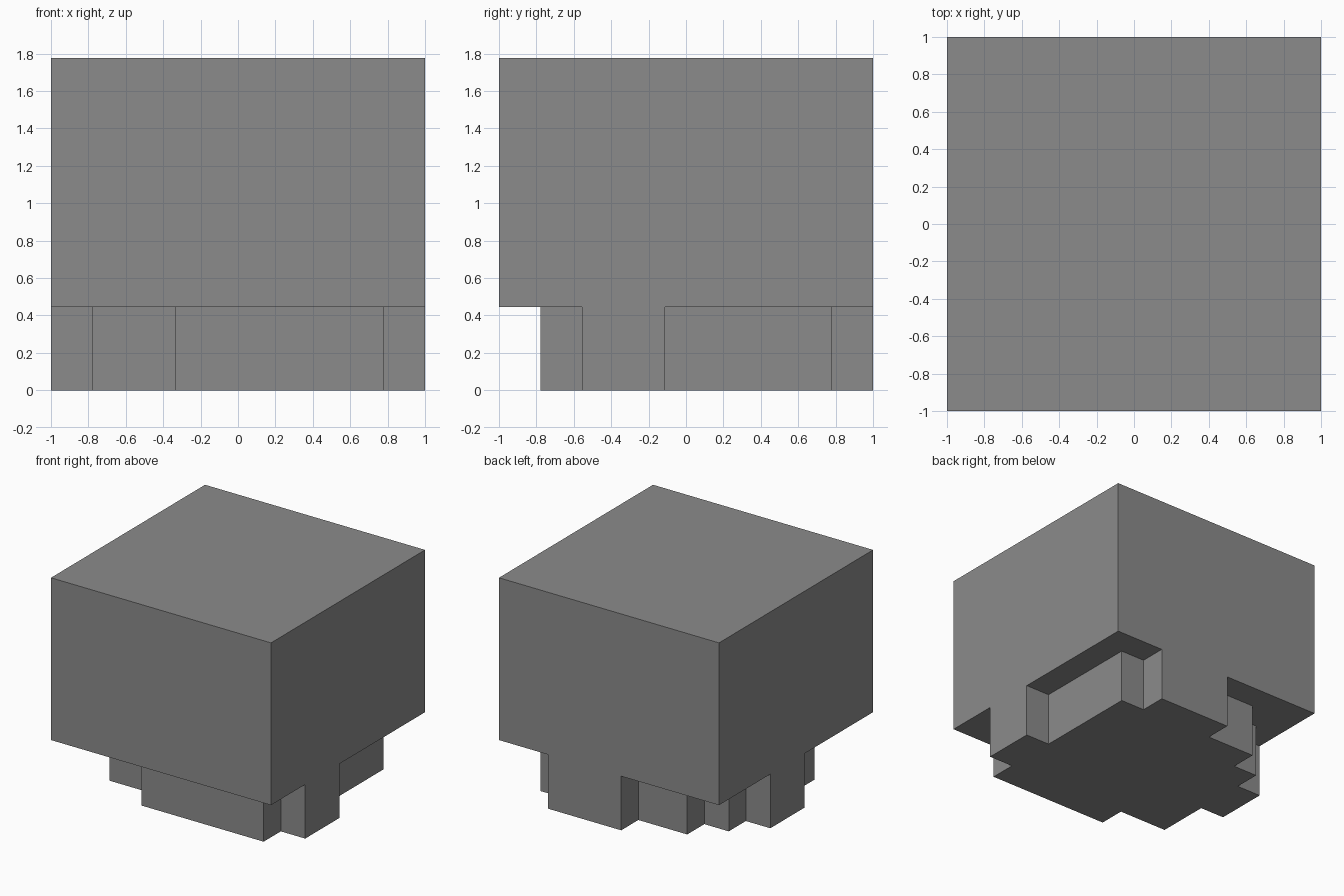
import bpy
import bmesh

CELL = 2 / 9        # the model sits on a nine by nine grid
BASE_TOP = 2 * CELL
TOP = 8 * CELL

default = bpy.data.objects.get("Cube")
if default:
    bpy.data.objects.remove(default, do_unlink=True)

grey = bpy.data.materials.new("stone_grey")
grey.use_nodes = True
colour = (0.26, 0.26, 0.26, 1)
grey.diffuse_color = colour
grey.node_tree.nodes["Principled BSDF"].inputs["Base Color"].default_value = colour


def prism(name, outline, bottom, top):
    """Extrude a grid outline straight up between two heights."""
    bm = bmesh.new()
    verts = [bm.verts.new((x * CELL - 1, y * CELL - 1, bottom)) for x, y in outline]
    face = bm.faces.new(verts)
    raised = bmesh.ops.extrude_face_region(bm, geom=[face])["geom"]
    bmesh.ops.translate(bm, vec=(0, 0, top - bottom),
                        verts=[v for v in raised if isinstance(v, bmesh.types.BMVert)])
    bmesh.ops.recalc_face_normals(bm, faces=bm.faces)
    mesh = bpy.data.meshes.new(name)
    bm.to_mesh(mesh)
    bm.free()
    mesh.materials.append(grey)
    obj = bpy.data.objects.new(name, mesh)
    bpy.context.collection.objects.link(obj)
    return obj


# Large square block on top
prism("upper_block", [(0, 0), (9, 0), (9, 9), (0, 9)], BASE_TOP, TOP)

# Stepped, irregular foot below
foot = [(3, 1), (8, 1), (8, 2), (9, 2), (9, 4), (8, 4), (8, 8), (7, 8), (7, 9), (4, 9),
        (4, 8), (2, 8), (2, 7), (1, 7), (1, 6), (0, 6), (0, 4), (1, 4), (1, 2), (3, 2)]
prism("stepped_foot", foot, 0, BASE_TOP)
